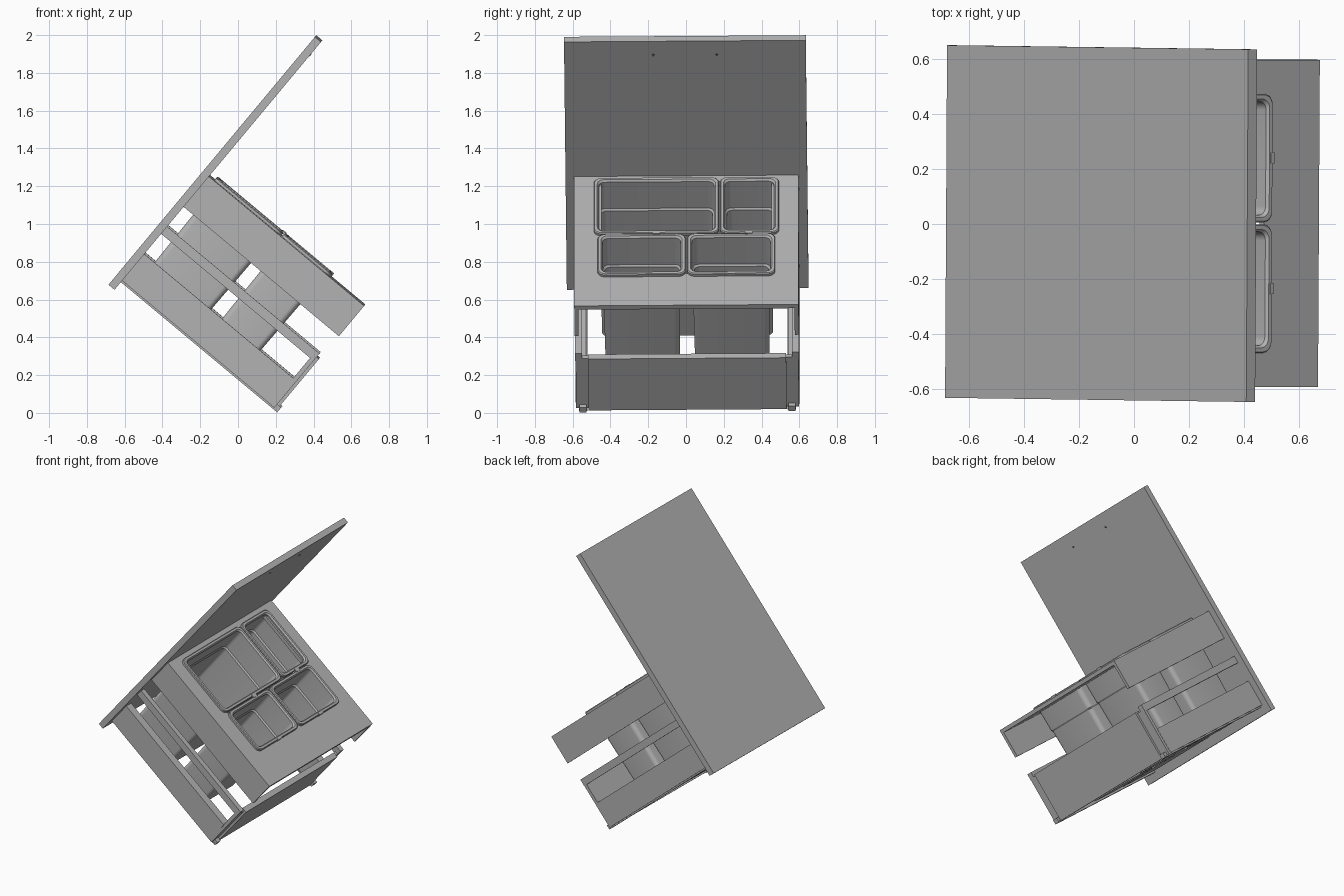
import bpy, bmesh, math
from mathutils import Matrix, Vector

if "Cube" in bpy.data.objects:
    bpy.data.objects.remove(bpy.data.objects["Cube"], do_unlink=True)

# Drawer frame: X = depth behind the front panel, Y = width, Z = drawer height
FRAME = (Matrix.Translation((-0.65, 0.009, 0.656))
         @ Matrix.Rotation(math.radians(39.8), 4, 'Y')
         @ Matrix.Rotation(math.radians(0.5), 4, 'X'))


def material(name, value):
    m = bpy.data.materials.new(name)
    m.use_nodes = True
    colour = (value, value, value, 1)
    m.diffuse_color = colour
    m.node_tree.nodes["Principled BSDF"].inputs["Base Color"].default_value = colour
    return m


GREY = material("plain grey", 0.45)
DARK = material("dark grey", 0.12)


def finish(name, bm, mat=GREY):
    bmesh.ops.recalc_face_normals(bm, faces=bm.faces)
    mesh = bpy.data.meshes.new(name)
    bm.to_mesh(mesh)
    bm.free()
    mesh.materials.append(mat)
    obj = bpy.data.objects.new(name, mesh)
    bpy.context.collection.objects.link(obj)
    obj.matrix_world = FRAME
    return obj


def box(name, x, y, z):
    """Box from three (low, high) ranges."""
    bm = bmesh.new()
    bmesh.ops.create_cube(bm, size=1)
    for v in bm.verts:
        v.co = Vector([r[0] if c < 0 else r[1] for c, r in zip(v.co, (x, y, z))])
    return finish(name, bm)


def pair(name, x, y, z):
    """The same box on both sides of the drawer."""
    box("left_" + name, x, y, z)
    box("right_" + name, x, (-y[1], -y[0]), z)


def rounded_ring(bm, x, y, inset, z, radius):
    x0, x1, y0, y1 = x[0] + inset, x[1] - inset, y[0] + inset, y[1] - inset
    centres = [(x1 - radius, y1 - radius), (x0 + radius, y1 - radius),
               (x0 + radius, y0 + radius), (x1 - radius, y0 + radius)]
    ring = []
    for q, (cx, cy) in enumerate(centres):
        for i in range(7):
            t = math.pi / 2 * (q + i / 6)
            ring.append(bm.verts.new((cx + radius * math.cos(t), cy + radius * math.sin(t), z)))
    return ring


def bin_tub(name, x, y):
    """Open tub lofted from its outer base, over the rim and down to its floor."""
    profile = [(0.038, 0.06), (0.03, 0.6), (0.024, 0.61), (0.022, 0.782), (0, 0.782),
               (0, 0.796), (0.004, 0.801), (0.018, 0.801), (0.026, 0.79),
               (0.028, 0.61), (0.036, 0.6), (0.044, 0.068)]
    bm = bmesh.new()
    rings = [rounded_ring(bm, x, y, i, z, 0.04 - i * 0.3) for i, z in profile]
    n = len(rings[0])
    for a, b in zip(rings, rings[1:]):
        for k in range(n):
            bm.faces.new((a[k], a[(k + 1) % n], b[(k + 1) % n], b[k]))
    bm.faces.new(rings[0])
    bm.faces.new(rings[-1])
    obj = finish(name, bm)
    bpy.ops.object.select_all(action='DESELECT')
    obj.select_set(True)
    bpy.context.view_layer.objects.active = obj
    bpy.ops.object.shade_smooth_by_angle(angle=math.radians(30))


# Front panel and its two screw holes
box("front_panel", (-0.042, 0), (-0.64, 0.64), (0, 1.708))
for side in (-1, 1):
    bm = bmesh.new()
    bmesh.ops.create_cone(bm, cap_ends=True, segments=12, radius1=0.007, radius2=0.007, depth=0.004,
                          matrix=Matrix.Translation((0.001, side * 0.168, 1.613))
                          @ Matrix.Rotation(math.pi / 2, 4, 'Y'))
    finish("screw_hole", bm, DARK)

# Top tray: a plate around the bin opening, with side skirts
BACK, WIDE = 1.07, 0.594
TOP = (0.754, 0.78)
box("tray_front", (0, 0.05), (-WIDE, WIDE), TOP)
box("tray_back", (0.81, BACK), (-WIDE, WIDE), TOP)
pair("tray_side", (0.05, 0.81), (0.45, WIDE), TOP)
pair("tray_skirt", (0, BACK), (0.572, WIDE), (0.571, TOP[0]))

# Lower drawer: sides, gallery rails, back and its brackets
pair("drawer_side", (0, 1.03), (0.535, 0.592), (0.062, 0.246))
pair("runner", (0, 1.065), (0.53, 0.575), (0.052, 0.062))
pair("gallery_rail", (0, 1.05), (0.555, 0.592), (0.385, 0.435))
pair("back_bracket", (1.026, 1.05), (0.525, 0.59), (0.06, 0.4))
pair("back_foot", (1.03, 1.077), (0.535, 0.572), (0.052, 0.085))
box("drawer_back", (1.028, 1.066), (-0.525, 0.525), (0.056, 0.41))

# Bins
FIRST, SECOND = (0.035, 0.495), (0.5, 0.835)
bin_tub("large_bin", FIRST, (-0.49, 0.172))
bin_tub("narrow_bin", FIRST, (0.178, 0.49))
bin_tub("left_small_bin", SECOND, (0.004, 0.47))
bin_tub("right_small_bin", SECOND, (-0.47, -0.004))

# Small rim clips
for y in (-0.16, 0.33):
    box("rim_clip", (0.482, 0.508), (y - 0.02, y + 0.02), (0.797, 0.806))
for y in (-0.237, 0.237):
    box("rim_clip", (0.822, 0.838), (y - 0.02, y + 0.02), (0.785, 0.804))
